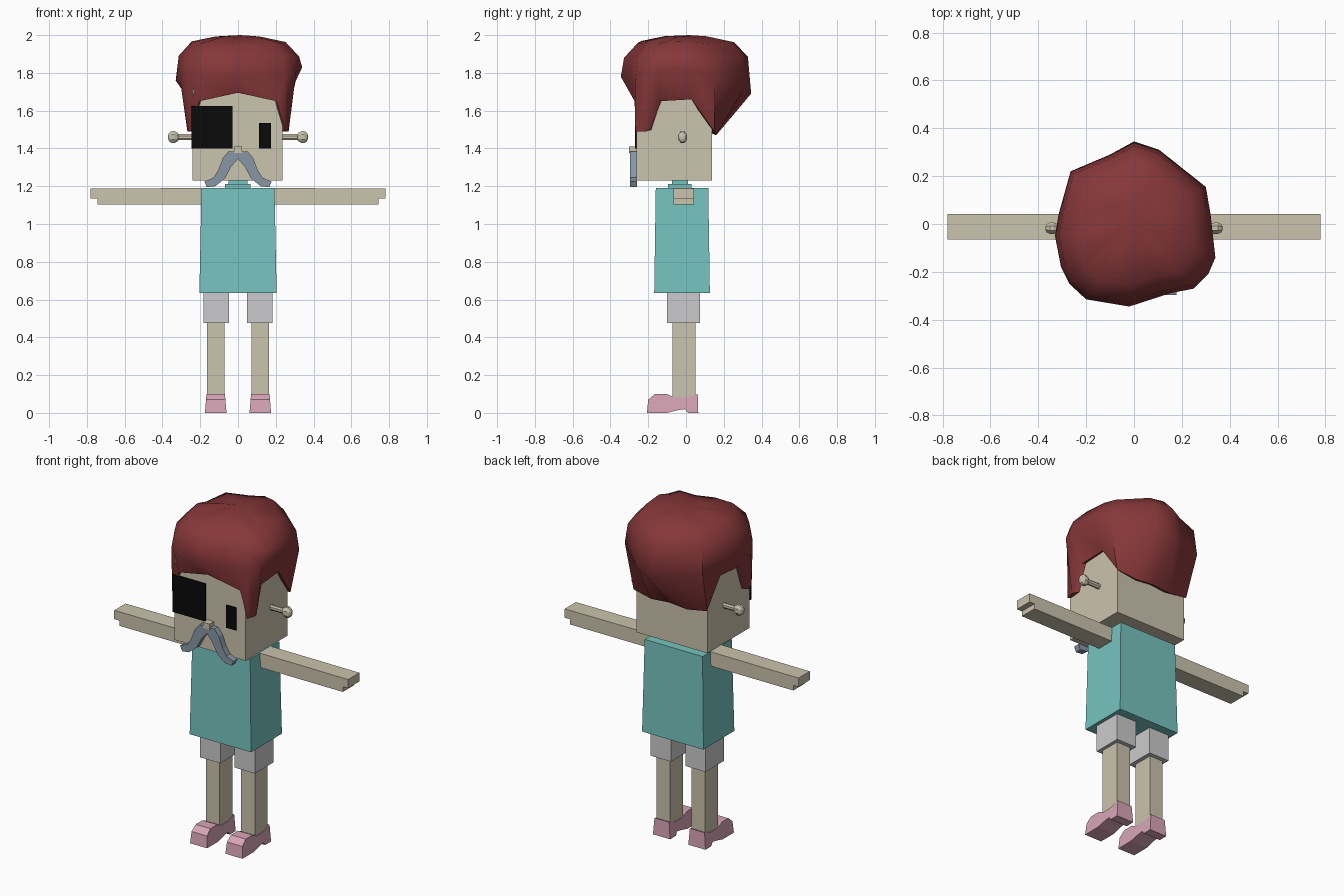
import bpy, bmesh, math
from mathutils import Vector

if "Cube" in bpy.data.objects:
    bpy.data.objects.remove(bpy.data.objects["Cube"], do_unlink=True)


def material(name, hex_code):
    """Flat material from an sRGB hex code, stored as linear values."""
    srgb = [int(hex_code[i:i + 2], 16) / 255 for i in (0, 2, 4)]
    colour = [((c + 0.055) / 1.055) ** 2.4 if c > 0.04 else c / 12.92 for c in srgb] + [1]
    mat = bpy.data.materials.new(name)
    mat.use_nodes = True
    mat.diffuse_color = colour
    shader = mat.node_tree.nodes["Principled BSDF"]
    shader.inputs["Base Color"].default_value = colour
    shader.inputs["Roughness"].default_value = 0.9
    return mat


SKIN = material("skin beige", "cbc3ad")
SHIRT = material("shirt teal", "76c4bf")
SHORTS = material("shorts light grey", "cbcbcd")
SHOE = material("shoe pink", "d8a5b6")
HAIR = material("hair dark red", "863739")
MOUSTACHE = material("moustache slate blue", "8797a6")
BLACK = material("eye black", "090909")


def finish(bm, name, mat):
    bmesh.ops.recalc_face_normals(bm, faces=bm.faces)
    mesh = bpy.data.meshes.new(name)
    bm.to_mesh(mesh)
    bm.free()
    mesh.materials.append(mat)
    obj = bpy.data.objects.new(name, mesh)
    bpy.context.collection.objects.link(obj)
    return obj


def box(name, mat, x, y, z, flare=1.0):
    """Box from its x, y and z ranges; flare widens the bottom."""
    bm = bmesh.new()
    bmesh.ops.create_cube(bm, size=1)
    for v in bm.verts:
        k = flare if v.co.z < 0 else 1
        v.co = Vector((sum(x) / 2 + v.co.x * k * (x[1] - x[0]),
                       sum(y) / 2 + v.co.y * k * (y[1] - y[0]),
                       sum(z) / 2 + v.co.z * (z[1] - z[0])))
    return finish(bm, name, mat)


def prism(name, mat, profile, to_point, start, end):
    """Extrude a flat outline between two depths; to_point places each point."""
    bm = bmesh.new()
    rings = [[bm.verts.new(to_point(a, b, d)) for a, b in profile] for d in (start, end)]
    for ring in rings:
        bm.faces.new(ring)
    skin_rings(bm, *rings)
    return finish(bm, name, mat)


def skin_rings(bm, lower, upper):
    n = len(lower)
    for i in range(n):
        j = (i + 1) % n
        bm.faces.new((lower[i], lower[j], upper[j], upper[i]))


def span(side, a, b):
    return tuple(sorted((side * a, side * b)))


# Head, eyes and nose
box("head", SKIN, (-0.24, 0.235), (-0.262, 0.138), (1.23, 1.79))
box("large_eye_patch", BLACK, (-0.247, -0.03), (-0.271, -0.262), (1.40, 1.625))
box("small_eye", BLACK, (0.11, 0.175), (-0.271, -0.262), (1.40, 1.535))
box("nose", SKIN, (-0.022, 0.022), (-0.302, -0.26), (1.375, 1.41))

# Torso and stepped collar
box("shirt", SHIRT, (-0.193, 0.193), (-0.16, 0.118), (0.635, 1.19), flare=1.06)
box("collar_lower", SHIRT, (-0.07, 0.065), (-0.095, 0.03), (1.185, 1.212))
box("collar_upper", SHIRT, (-0.05, 0.05), (-0.075, 0.01), (1.2, 1.235))

# Side outlines, as (y, z) for the shoe and (x, z) for the rest
shoe_side = [(-0.207, 0), (-0.2, 0.07), (-0.165, 0.1), (-0.1, 0.1), (-0.06, 0.08),
             (0.01, 0.082), (0.062, 0.1), (0.065, 0), (0.01, 0), (-0.005, 0.02),
             (-0.04, 0.015), (-0.1, 0)]
arm_side = [(0.19, 1.19), (0.78, 1.188), (0.78, 1.135), (0.745, 1.135),
            (0.745, 1.104), (0.19, 1.104)]
whisker = [(0, 1.385), (0.05, 1.385), (0.08, 1.35), (0.105, 1.285), (0.13, 1.245),
           (0.178, 1.225), (0.165, 1.195), (0.12, 1.2), (0.07, 1.24),
           (0.035, 1.305), (0, 1.345)]

# Ear knob: radius along the stem
knob = [(0.22, 0.017), (0.315, 0.017), (0.322, 0.026), (0.335, 0.034),
        (0.352, 0.034), (0.365, 0.024), (0.37, 0.01)]

for side, word in ((1, "left"), (-1, "right")):
    # Arm with a notched hand, and half of the moustache
    def facing_front(a, b, d):
        return (side * a, d, b)
    prism(word + "_arm", SKIN, arm_side, facing_front, -0.065, 0.042)
    prism(word + "_moustache", MOUSTACHE, whisker, facing_front, -0.297, -0.26)

    # Shorts leg, leg and shoe
    box(word + "_shorts_leg", SHORTS, span(side, 0.048, 0.183), (-0.1, 0.075), (0.475, 0.65))
    box(word + "_leg", SKIN, span(side, 0.072, 0.163), (-0.072, 0.05), (0.07, 0.48))

    def facing_side(a, b, d):
        taper = 1 - 1.4 * b
        return (side * 0.118 + d * taper, a, b)
    prism(word + "_shoe", SHOE, shoe_side, facing_side, -0.057, 0.057)

    # Ear knob, an eight-sided lathe flattened front to back
    bm = bmesh.new()
    rings = []
    for x, r in knob:
        angles = [math.tau * (i + 0.5) / 8 for i in range(8)]
        rings.append([bm.verts.new((side * x, -0.018 + 0.75 * r * math.cos(a),
                                    1.46 + r * math.sin(a))) for a in angles])
    for lower, upper in zip(rings, rings[1:]):
        skin_rings(bm, lower, upper)
    bm.faces.new(rings[0])
    bm.faces.new(rings[-1])
    ear = finish(bm, word + "_ear_knob", SKIN)

# Hair hem from back to front along one side, mirrored for the other
hem_half = [(0, 0.16, 1.48), (0.12, 0.16, 1.47), (0.245, 0.15, 1.49),
            (0.25, 0.03, 1.66), (0.255, -0.14, 1.65), (0.268, -0.21, 1.49),
            (0.25, -0.268, 1.49), (0.205, -0.272, 1.65), (0, -0.285, 1.695)]
hem = hem_half + [(-x, y, z) for x, y, z in hem_half[-2:0:-1]]

# Widest line of the hair, uneven all round
bulge = [(0, 0.345, 1.69), (0.105, 0.31, 1.72), (0.3, 0.155, 1.76), (0.32, 0.04, 1.82),
         (0.34, -0.14, 1.83), (0.31, -0.21, 1.82), (0.25, -0.27, 1.78), (0.12, -0.295, 1.78),
         (-0.02, -0.345, 1.78), (-0.2, -0.315, 1.78), (-0.27, -0.25, 1.77),
         (-0.305, -0.18, 1.75), (-0.33, -0.05, 1.76), (-0.315, 0.04, 1.75),
         (-0.265, 0.22, 1.74), (-0.1, 0.29, 1.71)]


def crown(scale, z, wobble):
    return [(x * scale, y * scale, z + wobble * math.sin(i * 2.3))
            for i, (x, y, _) in enumerate(bulge)]


# Hair shell, from inside the hem up to the crown
tucked = [(x * 0.85, y * 0.85, z + 0.01) for x, y, z in hem]
layers = [tucked, hem, bulge, crown(0.95, 1.885, 0.01), crown(0.74, 1.962, 0.008),
          crown(0.35, 1.99, 0.005)]
bm = bmesh.new()
rings = [[bm.verts.new(p) for p in layer] for layer in layers]
for lower, upper in zip(rings, rings[1:]):
    skin_rings(bm, lower, upper)
top = bm.verts.new((0.01, 0.02, 2.0))
for a, b in zip(rings[-1], rings[-1][1:] + rings[-1][:1]):
    bm.faces.new((a, b, top))
hair = finish(bm, "hair", HAIR)

# Smooth the hair while keeping its sharp hem
bpy.ops.object.select_all(action="DESELECT")
hair.select_set(True)
bpy.context.view_layer.objects.active = hair
bpy.ops.object.shade_smooth_by_angle(angle=math.radians(50))
